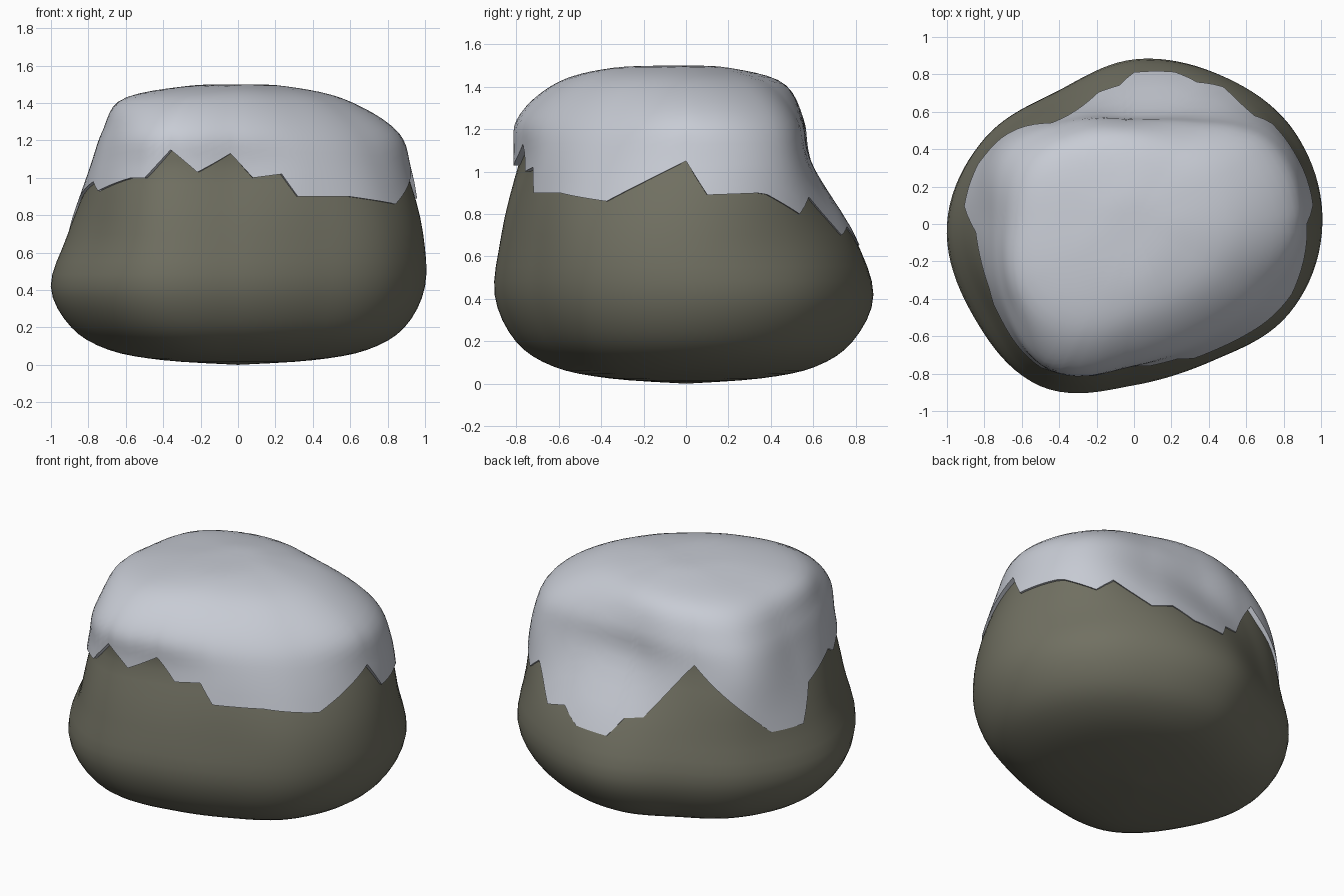
import bpy
import math

if "Cube" in bpy.data.objects:
    bpy.data.objects.remove(bpy.data.objects["Cube"])

COLUMNS = 120


def make_material(name, colour):
    mat = bpy.data.materials.new(name)
    mat.use_nodes = True
    mat.diffuse_color = (*colour, 1)
    mat.node_tree.nodes["Principled BSDF"].inputs["Base Color"].default_value = (*colour, 1)
    return mat


# Outlines: radius every 30 degrees, counter-clockwise from +x
widest = [1, .99, .92, .88, .82, .92, 1, .99, 1, .86, .84, .95]
waist = [.99, .94, .86, .78, .76, .87, .91, .9, .96, .83, .82, .94]
shoulder = [.92, .89, .67, .58, .66, .82, .79, .84, .9, .76, .76, .84]
brow = [.85, .8, .61, .55, .62, .74, .72, .79, .88, .74, .69, .74]
crown = [.57, .53, .45, .45, .5, .58, .6, .68, .68, .56, .5, .52]
summit = [.25, .21, .19, .2, .2, .22, .25, .32, .36, .33, .27, .25]


def scaled(outline, factor):
    return [radius * factor for radius in outline]


# Levels from the underside to the summit: height and outline
LEVELS = [
    (0, scaled(widest, 0)), (.025, scaled(widest, .4)), (.08, scaled(widest, .69)),
    (.2, scaled(widest, .89)), (.42, widest), (.7, waist), (1.04, shoulder),
    (1.25, brow), (1.42, crown), (1.49, summit), (1.5, scaled(summit, 0)),
]
TOP = len(LEVELS) - 1

# Ragged lower edge of the snow: angle in degrees and height
SNOW_EDGE = [
    (0, 1.05), (6, .89), (23, .9), (36, .8), (42, .88), (57, .7), (66, .74),
    (75, .66), (90, .65), (96, .76), (105, .78), (129, 1.12),
    (159, .71), (174, .7), (183, .9), (204, .98), (210, .93), (231, 1),
    (237, 1), (246, 1.15), (255, 1.03), (267, 1.13), (276, 1), (288, 1.02),
    (294, .9), (315, .9), (336, .86), (345, .93), (360, 1.05),
]


def spline(a, b, c, d, t):
    return b + t / 2 * (c - a + t * (2 * a - 5 * b + 4 * c - d + t * (3 * (b - c) + d - a)))


def ring_radius(outline, angle):
    place = angle / 30
    i = math.floor(place)
    return spline(*[outline[(i + k) % len(outline)] for k in (-1, 0, 1, 2)], place - i)


def surface(angle, level):
    """Radius and height of the boulder at an angle and a fractional level."""
    i = min(int(level), TOP - 1)
    near = [LEVELS[max(0, min(TOP, i + k))] for k in (-1, 0, 1, 2)]
    radius = spline(*[ring_radius(outline, angle) for _, outline in near], level - i)
    height = spline(*[z for z, _ in near], level - i)
    return max(radius, 0), min(max(height, 0), 1.5)


def snow_height(angle):
    for (a, low), (b, high) in zip(SNOW_EDGE, SNOW_EDGE[1:]):
        if a <= angle <= b:
            return low + (high - low) * (angle - a) / (b - a)


def level_at(angle, height):
    low, high = 4, TOP
    for _ in range(24):
        middle = (low + high) / 2
        if surface(angle, middle)[1] < height:
            low = middle
        else:
            high = middle
    return low


def place(angle, radius, height):
    turn = math.radians(angle)
    return (radius * math.cos(turn), radius * math.sin(turn), height)


def loft(name, rings, mat, poles):
    """Skin a stack of rings, closing the listed ends with a fan to a pole."""
    verts = [p for ring in rings for p in ring]
    faces = []
    for r in range(len(rings) - 1):
        for c in range(COLUMNS):
            n = (c + 1) % COLUMNS
            a, b = r * COLUMNS, (r + 1) * COLUMNS
            faces.append((a + c, a + n, b + n, b + c))
    for row, height in poles:
        start = (row % len(rings)) * COLUMNS
        verts.append((0, 0, height))
        for c in range(COLUMNS):
            pair = (start + c, start + (c + 1) % COLUMNS)
            faces.append((*(pair if row else pair[::-1]), len(verts) - 1))
    mesh = bpy.data.meshes.new(name)
    mesh.from_pydata(verts, [], faces)
    mesh.materials.append(mat)
    obj = bpy.data.objects.new(name, mesh)
    bpy.context.collection.objects.link(obj)
    bpy.ops.object.select_all(action='DESELECT')
    obj.select_set(True)
    bpy.context.view_layer.objects.active = obj
    bpy.ops.object.shade_smooth_by_angle(angle=math.radians(50))


def rock_point(angle, level):
    # The stone sinks gradually beneath the snow towards the top
    radius, height = surface(angle, level)
    sink = .025 * max(0, min(1, level - 5)) ** 2
    return place(angle, max(radius - sink, 0), height - sink * max(0, level - 6) / 2)


def snow_point(angle, level):
    radius, height = surface(angle, level)
    return place(angle, radius + .007 * max(0, min(1, 7 - level)), height)


angles = [c * 360 / COLUMNS for c in range(COLUMNS)]
stone = make_material("olive grey stone", (.165, .163, .122))
white = make_material("pale blue snow", (.575, .6, .66))

# Boulder
rock_levels = [k / 4 for k in range(1, TOP * 4 - 3)]
loft("boulder", [[rock_point(a, s) for a in angles] for s in rock_levels],
     stone, [(0, 0), (-1, 1.4)])

# Snow cap, starting with a lip tucked under its ragged edge
starts = [level_at(a, snow_height(a)) for a in angles]
lip = []
for a, s in zip(angles, starts):
    radius, height = surface(a, s)
    lip.append(place(a, radius - .04, height))
ROWS = 22
cap = [lip]
for k in range(ROWS):
    cap.append([snow_point(a, s + (TOP - .1 - s) * k / (ROWS - 1)) for a, s in zip(angles, starts)])
loft("snow_cap", cap, white, [(-1, 1.5)])
